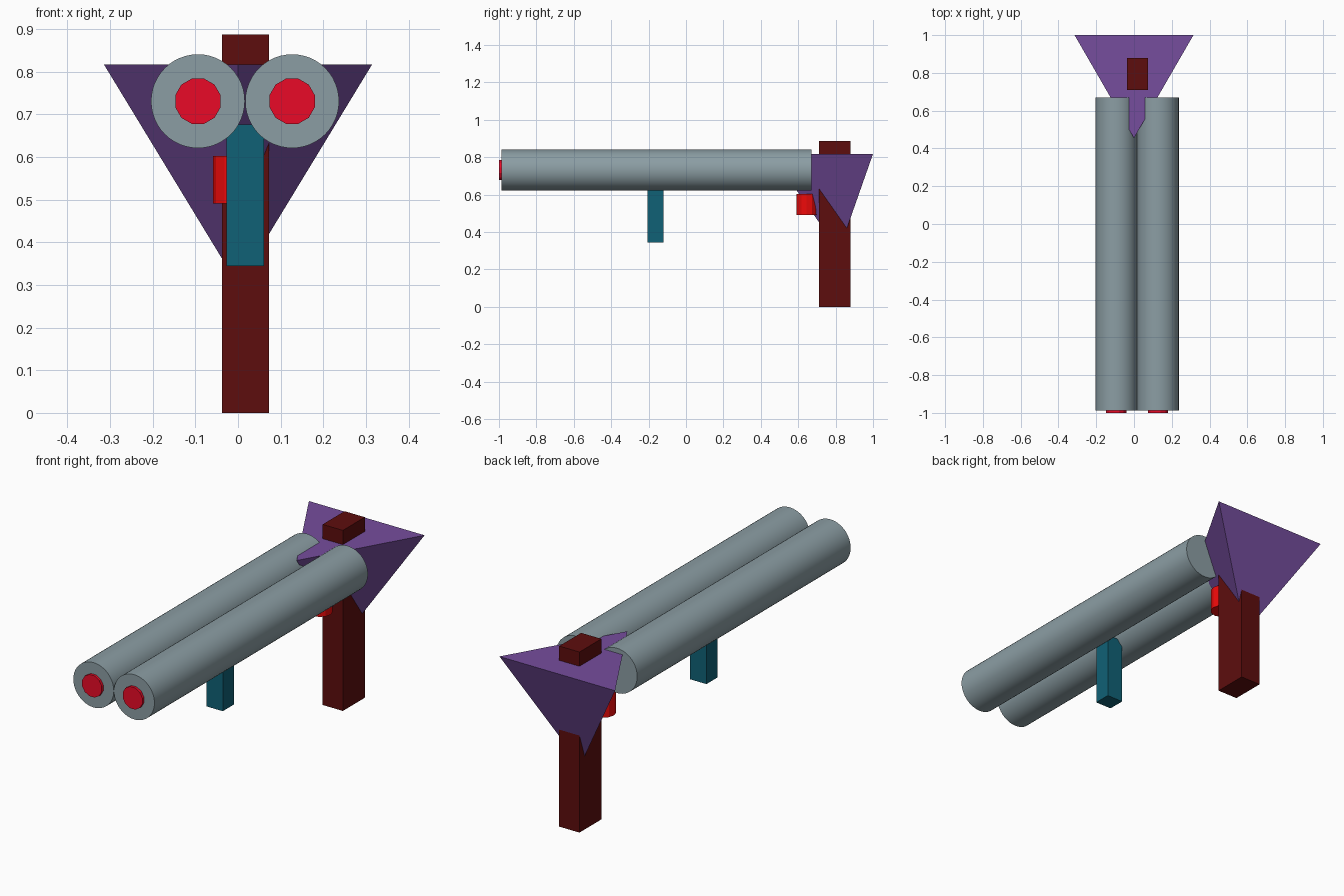
import bpy
from math import pi

if "Cube" in bpy.data.objects:
    bpy.data.objects.remove(bpy.data.objects["Cube"])


def material(name, rgb):
    m = bpy.data.materials.new(name)
    m.diffuse_color = (*rgb, 1)
    m.use_nodes = True
    m.node_tree.nodes["Principled BSDF"].inputs["Base Color"].default_value = m.diffuse_color
    return m


STEEL = material("steel", (0.26, 0.34, 0.37))
PURPLE = material("purple", (0.18, 0.075, 0.34))
BROWN = material("dark_red_brown", (0.11, 0.004, 0.004))
TEAL = material("teal", (0.005, 0.12, 0.18))
CRIMSON = material("crimson", (0.82, 0.003, 0.02))
RED = material("red", (0.85, 0.003, 0.003))


def finish(name, mat):
    ob = bpy.context.object
    ob.name = name
    ob.data.materials.append(mat)
    bpy.ops.object.transform_apply(location=False, rotation=True, scale=True)
    return ob


def box(name, lo, hi, mat):
    bpy.ops.mesh.primitive_cube_add(size=1, location=[(a + b) / 2 for a, b in zip(lo, hi)])
    bpy.context.object.scale = [b - a for a, b in zip(lo, hi)]
    return finish(name, mat)


def tube(name, x, z, y0, y1, radius, sides, mat, roll=0):
    # cylinder lying along y
    bpy.ops.mesh.primitive_cylinder_add(vertices=sides, radius=radius, depth=y1 - y0,
                                        location=(x, (y0 + y1) / 2, z),
                                        rotation=(pi / 2, roll, 0))
    return finish(name, mat)


# Twin barrels with red muzzle plugs
for side, x in (("left", -0.094), ("right", 0.127)):
    tube(side + "_barrel", x, 0.731, -0.987, 0.67, 0.11, 48, STEEL)
    bpy.ops.object.shade_smooth_by_angle(angle=pi / 6)
    tube(side + "_muzzle_plug", x, 0.731, -1.0, -0.9, 0.055, 12, CRIMSON, pi / 12)

# Rear body: inverted three-sided pyramid, one corner pointing forward
bpy.ops.mesh.primitive_cone_add(vertices=3, radius1=0.363, radius2=0, depth=0.517,
                                location=(0, 0.818, 0.5585), rotation=(pi, 0, 0))
finish("rear_body", PURPLE)

# Grips
box("rear_grip", (-0.037, 0.71, 0), (0.073, 0.88, 0.887), BROWN)
box("front_grip", (-0.027, -0.205, 0.345), (0.061, -0.12, 0.676), TEAL)

# Trigger
bpy.ops.mesh.primitive_cylinder_add(vertices=12, radius=0.055, depth=0.111,
                                    location=(-0.004, 0.645, 0.547))
finish("trigger", RED)
